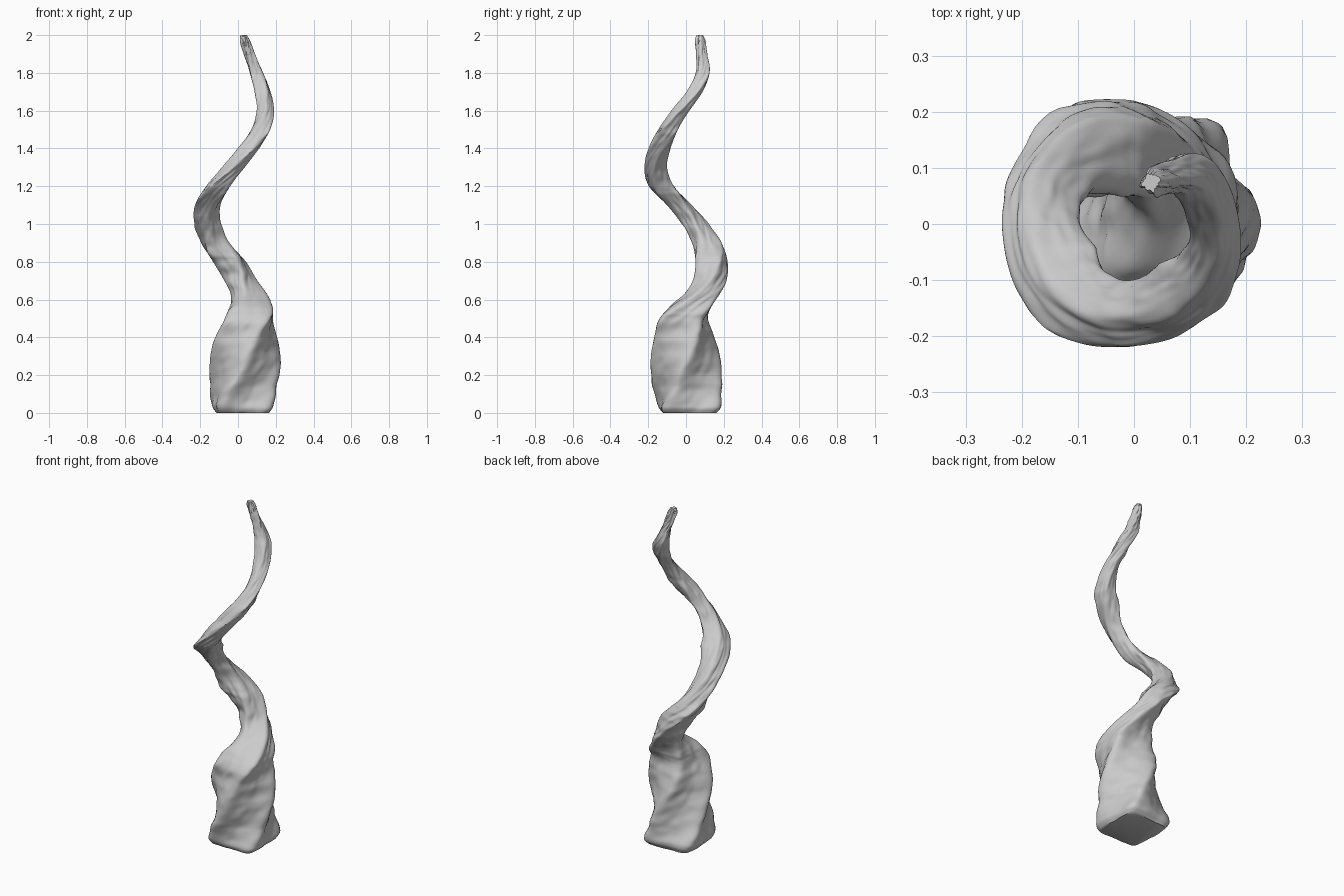
import bpy, bmesh, math
from mathutils import Vector, noise

if "Cube" in bpy.data.objects:
    bpy.data.objects.remove(bpy.data.objects["Cube"])

# Horizontal sections: height, centre x, centre y, overall width
SECTIONS = [
    (0.0, 0.025, 0.02, 0.28), (0.03, 0.025, 0.02, 0.325), (0.12, 0.027, 0.008, 0.355),
    (0.25, 0.038, 0.0, 0.375), (0.34, 0.04, -0.005, 0.355), (0.42, 0.045, -0.01, 0.31),
    (0.50, 0.057, -0.012, 0.255), (0.57, 0.07, 0.03, 0.22), (0.63, 0.057, 0.085, 0.19),
    (0.70, 0.015, 0.125, 0.177), (0.80, -0.045, 0.135, 0.172), (0.90, -0.12, 0.11, 0.153),
    (1.0, -0.16, 0.05, 0.143), (1.1, -0.16, -0.035, 0.133), (1.2, -0.105, -0.13, 0.13),
    (1.3, -0.025, -0.16, 0.12), (1.4, 0.055, -0.14, 0.115), (1.5, 0.12, -0.095, 0.102),
    (1.6, 0.145, -0.03, 0.094), (1.7, 0.13, 0.045, 0.085), (1.8, 0.098, 0.088, 0.072),
    (1.9, 0.06, 0.083, 0.06), (1.97, 0.037, 0.075, 0.056), (2.0, 0.03, 0.073, 0.035),
]
SIDES, RINGS = 64, 260


def section_at(z):
    """Smoothly interpolated centre and width at a height."""
    i = 0
    while i < len(SECTIONS) - 2 and z > SECTIONS[i + 1][0]:
        i += 1
    a, b = SECTIONS[i], SECTIONS[i + 1]
    p, n = SECTIONS[max(i - 1, 0)], SECTIONS[min(i + 2, len(SECTIONS) - 1)]
    h = b[0] - a[0]
    t = (z - a[0]) / h
    out = []
    for k in (1, 2, 3):
        m0 = (b[k] - p[k]) / (b[0] - p[0]) * h
        m1 = (n[k] - a[k]) / (n[0] - a[0]) * h
        out.append((2*t**3 - 3*t**2 + 1) * a[k] + (t**3 - 2*t**2 + t) * m0
                   + (3*t**2 - 2*t**3) * b[k] + (t**3 - t**2) * m1)
    return out


def ring_points(z):
    """Rounded square, twisted with height and roughened."""
    cx, cy, w = section_at(z)
    twist = math.radians(170 * z if z < 0.55 else 93.5 + 290 * (z - 0.55))
    power = 8 if z < 0.5 else max(5, 8 - 20 * (z - 0.5))
    upper = min(1, max(0, (z - 0.4) / 0.4))
    pts = []
    for j in range(SIDES):
        a = 2 * math.pi * j / SIDES
        r = (abs(math.cos(a))**power + abs(math.sin(a))**power) ** (-1 / power)
        # lumps that follow the twist, finer towards the top
        q = Vector((math.cos(a) * 1.3, math.sin(a) * 1.3, z * 4))
        fine = Vector((q.x * 2.2, q.y * 2.2, z * 17))
        r *= 1 + 0.08 * noise.noise(q) + (0.04 + 0.06 * upper) * noise.noise(fine)
        # knobbly tip
        r *= 1 + 0.3 * max(0, z - 1.75) / 0.25 * noise.noise(fine * 1.3)
        pts.append(Vector((r * math.cos(a + twist), r * math.sin(a + twist))))
    # fit the twisted outline to the section width
    span = sum(max(p[k] for p in pts) - min(p[k] for p in pts) for k in (0, 1)) / 2
    mid = [(max(p[k] for p in pts) + min(p[k] for p in pts)) / 2 for k in (0, 1)]
    s = w / span
    return [(cx + (p.x - mid[0]) * s, cy + (p.y - mid[1]) * s, z) for p in pts]


# Twisted horn body
bm = bmesh.new()
rings = [[bm.verts.new(p) for p in ring_points(2.0 * i / RINGS)] for i in range(RINGS + 1)]
for low, high in zip(rings, rings[1:]):
    for j in range(SIDES):
        k = (j + 1) % SIDES
        bm.faces.new((low[j], low[k], high[k], high[j]))
bm.faces.new(rings[0][::-1])
bm.faces.new(rings[-1])
mesh = bpy.data.meshes.new("twisted_horn")
bm.to_mesh(mesh)
bm.free()
horn = bpy.data.objects.new("twisted_horn", mesh)
bpy.context.collection.objects.link(horn)
bpy.context.view_layer.objects.active = horn
horn.select_set(True)
bpy.ops.object.shade_smooth_by_angle(angle=math.radians(50))
